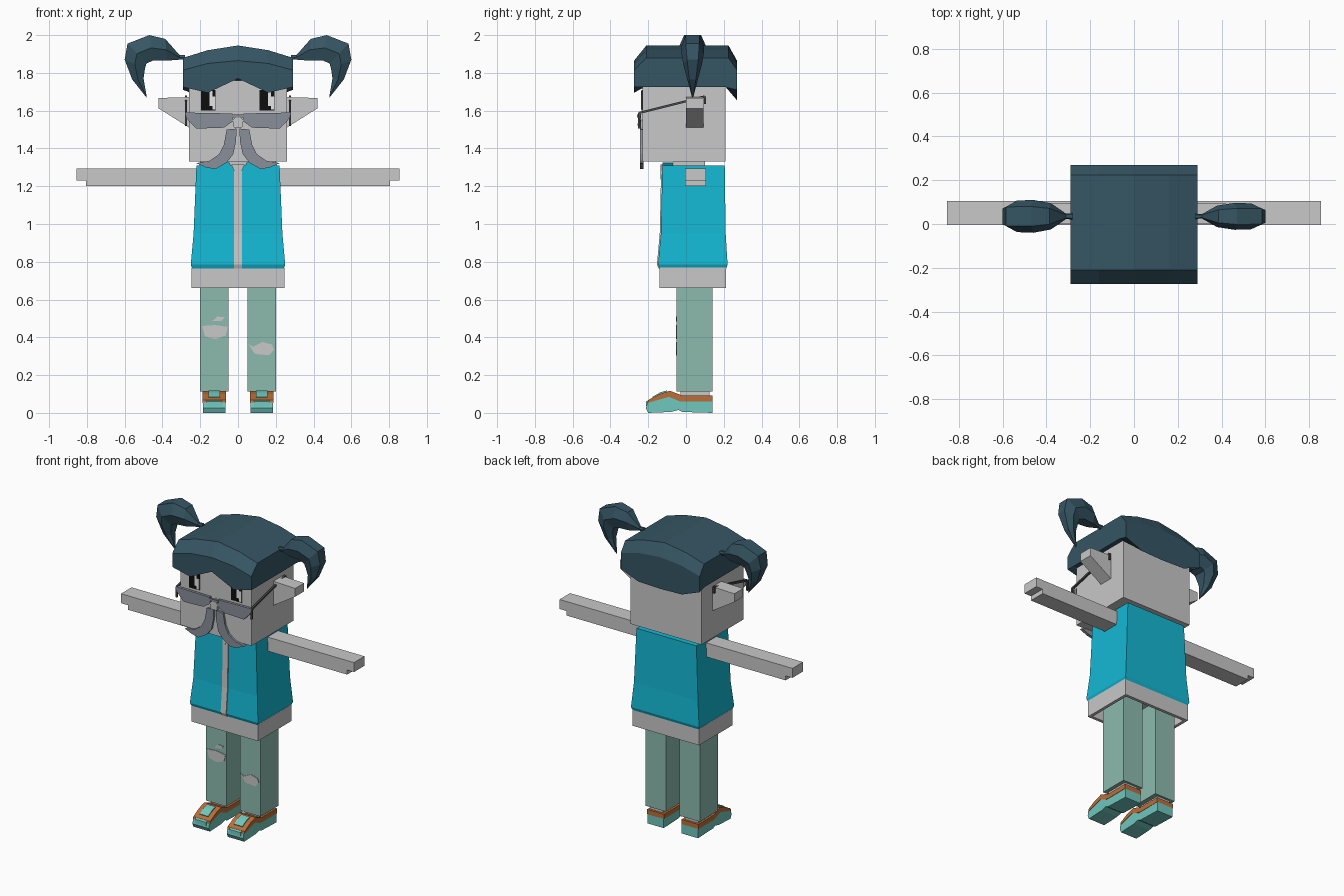
import bpy, bmesh
from mathutils import Vector

cube = bpy.data.objects.get("Cube")
if cube:
    bpy.data.objects.remove(cube)


def material(name, r, g, b):
    m = bpy.data.materials.new(name)
    m.use_nodes = True
    m.diffuse_color = (r, g, b, 1)
    m.node_tree.nodes["Principled BSDF"].inputs["Base Color"].default_value = (r, g, b, 1)
    return m


GREY = material("pale grey", .58, .58, .58)
HAIR = material("dark slate blue", .036, .092, .126)
CYAN = material("cyan", .007, .48, .66)
GREEN = material("sage green", .265, .5, .425)
TEAL = material("shoe teal", .16, .57, .51)
ORANGE = material("leather orange", .5, .155, .04)
SLATE = material("slate grey", .25, .275, .32)
FRAME = material("dark frame", .07, .07, .075)
BLACK = material("black", .004, .004, .004)
WHITE = material("white", .9, .9, .9)


def loft(name, rings, mat, caps=True):
    """Skin a row of equal-length point rings."""
    bm = bmesh.new()
    rows = [[bm.verts.new(p) for p in ring] for ring in rings]
    n = len(rows[0])
    for a, b in zip(rows, rows[1:]):
        for i in range(n):
            j = (i + 1) % n
            bm.faces.new((a[i], a[j], b[j], b[i]))
    if caps:
        bm.faces.new(rows[0])
        bm.faces.new(rows[-1])
    bmesh.ops.recalc_face_normals(bm, faces=bm.faces[:])
    me = bpy.data.meshes.new(name)
    bm.to_mesh(me)
    bm.free()
    me.materials.append(mat)
    ob = bpy.data.objects.new(name, me)
    bpy.context.collection.objects.link(ob)
    return ob


def front_prism(name, pts, y0, y1, mat, s=1):
    """Extrude an (x, z) outline along y; s = -1 mirrors it."""
    return loft(name, [[(s * x, y, z) for x, z in pts] for y in (y0, y1)], mat)


def side_prism(name, pts, x0, x1, mat, s=1):
    """Extrude a (y, z) outline along x."""
    return loft(name, [[(s * x, y, z) for y, z in pts] for x in (x0, x1)], mat)


def rect(x0, x1, y0, y1, z):
    return [(x0, y0, z), (x1, y0, z), (x1, y1, z), (x0, y1, z)]


def box(name, x0, x1, y0, y1, z0, z1, mat):
    return loft(name, [rect(x0, x1, y0, y1, z) for z in (z0, z1)], mat)


def rod(name, pts, r, mat):
    """Thin square bar along points."""
    for a, b in zip(pts, pts[1:]):
        a, b = Vector(a), Vector(b)
        u = (b - a).cross(Vector((1, 0, 0))).normalized() * r
        v = Vector((r, 0, 0))
        loft(name, [[p + u + v, p - u + v, p - u - v, p + u - v] for p in (a, b)], mat)


# Head, neck and nose
box("head", -.26, .26, -.23, .21, 1.33, 1.76, GREY)
box("neck", -.2, .2, -.065, .1, 1.3, 1.335, GREY)
front_prism("nose", [(-.022, 1.51), (.022, 1.51), (.028, 1.55), (0, 1.58), (-.028, 1.55)],
            -.255, -.22, GREY)

# Hair cap: half-width, front hem, back hem, front edge, crown
hair = [(-.29, 1.725, 1.71, 1.815, 1.88), (-.16, 1.695, 1.66, 1.85, 1.92),
        (0, 1.77, 1.655, 1.865, 1.945),
        (.16, 1.695, 1.66, 1.85, 1.92), (.29, 1.725, 1.71, 1.815, 1.88)]
loft("hair_cap", [[(x, -.275, hem), (x, -.275, edge), (x, -.21, crown), (x, .225, crown),
                   (x, .27, edge), (x, .27, back), (x, .21, 1.725), (x, -.22, 1.725 if x else 1.77)]
                  for x, hem, back, edge, crown in hair], HAIR)

# Pigtails: outer x, z, inner x, z, half depth
tail = [(.28, 1.895, .28, 1.87, .015), (.31, 1.895, .31, 1.87, .012),
        (.385, 1.98, .375, 1.865, .06), (.47, 2, .45, 1.865, .075),
        (.585, 1.955, .485, 1.85, .072), (.6, 1.87, .493, 1.82, .06),
        (.56, 1.765, .5, 1.77, .035), (.485, 1.67, .483, 1.672, .004)]
for side, s, k in (("left", 1, .82), ("right", -1, 1)):
    rings = []
    for ox, oz, ix, iz, h in tail:
        mx, mz, h = (ox + ix) / 2, (oz + iz) / 2, h * k
        rings.append([(s * x, .035 + f * h, z) for x, z, f in
                      ((ox, oz, -.6), (ox, oz, .6), (mx, mz, 1),
                       (ix, iz, .6), (ix, iz, -.6), (mx, mz, -1))])
    loft(side + "_pigtail", rings, HAIR)

# Ears, arms, glasses and moustache, mirrored
for side, s in (("left", 1), ("right", -1)):
    front_prism(side + "_ear", [(.25, 1.505), (.42, 1.612), (.42, 1.667), (.25, 1.672)],
                0, .093, GREY, s)
    front_prism(side + "_arm", [(.18, 1.2), (.805, 1.2), (.805, 1.23), (.855, 1.23),
                                (.855, 1.293), (.18, 1.293)], -.005, .105, GREY, s)
    front_prism(side + "_lens", [(.025, 1.545), (.075, 1.51), (.22, 1.505), (.265, 1.55),
                                 (.28, 1.59), (.03, 1.585)], -.255, -.238, SLATE, s)
    rod(side + "_glasses_temple", [(s * .275, -.25, 1.52), (s * .275, -.247, 1.588),
                                   (s * .275, .1, 1.675), (s * .275, .1, 1.635)], .006, FRAME)
    front_prism(side + "_moustache", [(.008, 1.505), (.06, 1.5), (.075, 1.42), (.1, 1.37),
                                      (.15, 1.335), (.22, 1.322), (.17, 1.3), (.12, 1.29),
                                      (.06, 1.325), (.025, 1.37), (.01, 1.44)],
                -.243, -.224, SLATE, s)
box("glasses_bridge", -.035, .035, -.26, -.25, 1.565, 1.58, SLATE)

# Eyes with highlights on the same side
for side, x in (("left", .152), ("right", -.158)):
    box(side + "_eye", x - .038, x + .04, -.236, -.229, 1.6, 1.71, BLACK)
    box(side + "_eye_highlight", x + .006, x + .022, -.239, -.235, 1.625, 1.705, WHITE)
    box(side + "_eye_glint", x + .022, x + .04, -.239, -.235, 1.605, 1.675, WHITE)

# Vest with a flared hem, shirt strip and collar
vest = [(1.31, .22, -.125, .205), (.95, .235, -.133, .21),
        (.785, .25, -.148, .22), (.765, .242, -.14, .213)]
loft("vest", [rect(-w, w, a, b, z) for z, w, a, b in vest], CYAN)
loft("shirt_strip", [rect(-.02, .02, a - .006, a + .01, z) for z, w, a, b in vest], GREY)
front_prism("shirt_collar", [(-.035, 1.315), (0, 1.235), (.035, 1.315)], -.135, -.12, GREY)
for side, s in (("left", 1), ("right", -1)):
    front_prism(side + "_lapel", [(.035, 1.3), (.045, 1.325), (.2, 1.318), (.215, 1.3)],
                -.125, -.07, CYAN, s)

# Shirt hem, open underneath
outer, inner = (-.245, .245, -.14, .213), (-.225, .225, -.12, .193)
loft("shirt_hem", [rect(*inner, .75), rect(*inner, .66), rect(*outer, .66),
                   rect(*outer, .77)], GREY)

# Legs and shoes
sole = [(.14, 0), (-.02, .005), (-.04, .015), (-.08, .005), (-.2, 0), (-.212, .025),
        (-.205, .055), (-.15, .07), (-.09, .088), (-.03, .062), (.14, .062)]
upper = [(.14, .06), (-.03, .06), (-.09, .085), (-.15, .068), (-.205, .052), (-.2, .068),
         (-.14, .1), (-.085, .117), (-.02, .092), (.14, .092)]
for side, s in (("left", 1), ("right", -1)):
    x0, x1 = sorted((s * .05, s * .2))
    box(side + "_leg", x0, x1, -.05, .14, .113, .76, GREEN)
    x0, x1 = sorted((s * .08, s * .175))
    box(side + "_ankle", x0, x1, -.03, .125, .05, .15, GREY)
    side_prism(side + "_shoe_sole", sole, .066, .186, TEAL, s)
    side_prism(side + "_shoe_upper", upper, .064, .188, ORANGE, s)
    side_prism(side + "_shoe_tongue", [(-.13, .1), (-.175, .075), (-.178, .085), (-.135, .109),
                                       (-.1, .119), (-.1, .11)], .095, .157, TEAL, s)
    side_prism(side + "_toe_cap", [(-.185, .05), (-.213, .035), (-.212, .06), (-.19, .073)],
               .085, .167, TEAL, s)

# Ripped patches on the trousers
rips = {"right_knee_rip": [(-.19, .46), (-.12, .465), (-.055, .455), (-.065, .41), (-.12, .39),
                           (-.175, .405)],
        "right_small_rip": [(-.137, .485), (-.11, .51), (-.07, .507), (-.085, .488)],
        "left_knee_rip": [(.055, .365), (.08, .35), (.13, .375), (.18, .362), (.19, .335),
                          (.165, .305), (.09, .312)]}
for name, pts in rips.items():
    front_prism(name, pts, -.054, -.049, GREY)
